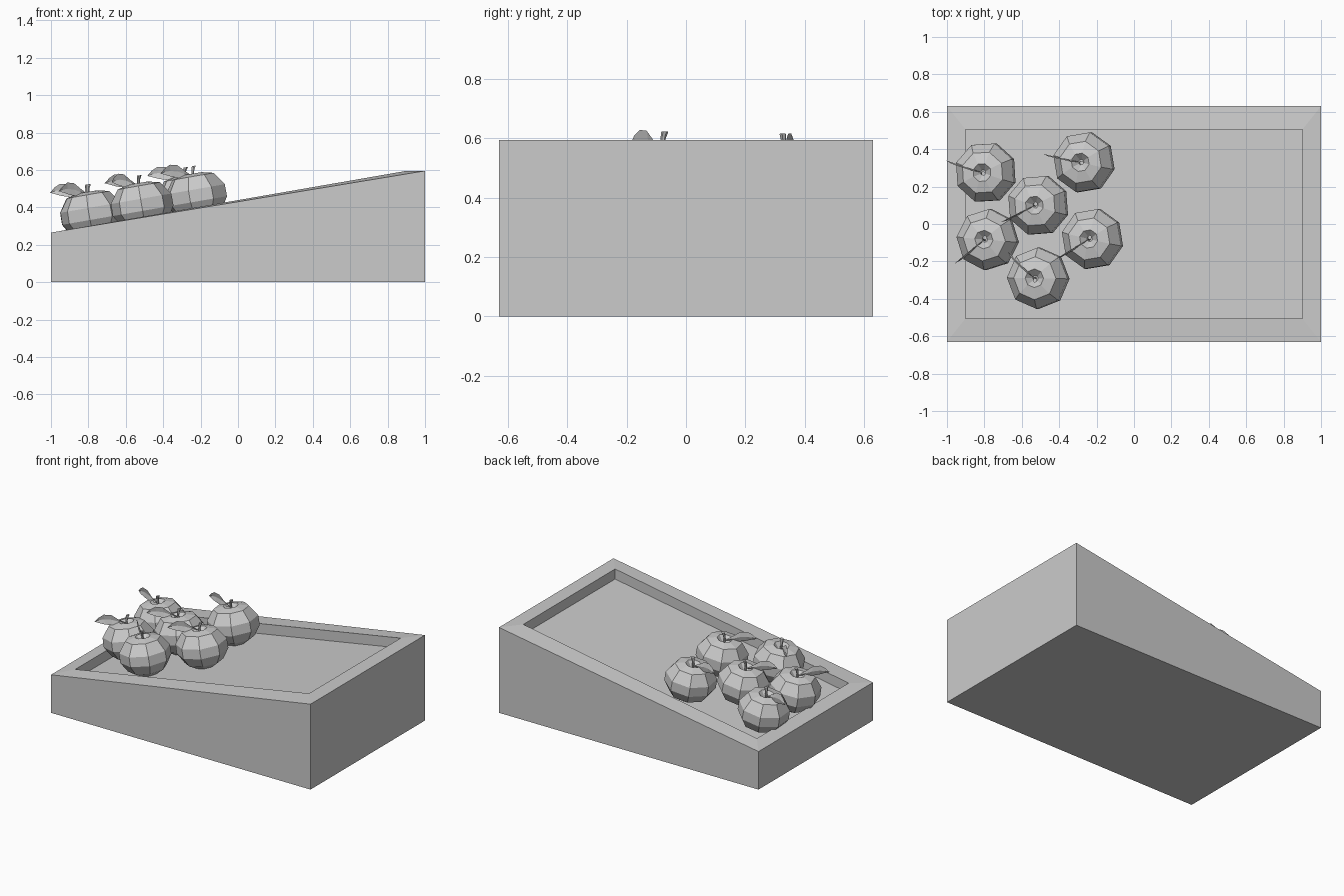
import bpy, bmesh, math
from mathutils import Matrix, Vector

cube = bpy.data.objects.get("Cube")
if cube:
    bpy.data.objects.remove(cube)

grey = bpy.data.materials.new("plain grey")
grey.use_nodes = True
grey.diffuse_color = (0.6, 0.6, 0.6, 1)
grey.node_tree.nodes["Principled BSDF"].inputs["Base Color"].default_value = (0.6, 0.6, 0.6, 1)


def finish(name, bm, matrix=Matrix()):
    bmesh.ops.recalc_face_normals(bm, faces=bm.faces)
    mesh = bpy.data.meshes.new(name)
    bm.to_mesh(mesh)
    bm.free()
    mesh.materials.append(grey)
    obj = bpy.data.objects.new(name, mesh)
    obj.matrix_world = matrix
    bpy.context.collection.objects.link(obj)
    return obj


def loft(rings):
    """Skin a stack of equal-sized rings and cap both ends."""
    bm = bmesh.new()
    loops = [[bm.verts.new(p) for p in ring] for ring in rings]
    n = len(loops[0])
    for a, b in zip(loops, loops[1:]):
        for i in range(n):
            j = (i + 1) % n
            bm.faces.new((a[i], a[j], b[j], b[i]))
    bm.faces.new(loops[0][::-1])
    bm.faces.new(loops[-1])
    return bm


def rectangle(x, y, z_low, z_high):
    return [(-x, -y, z_low), (x, -y, z_high), (x, y, z_high), (-x, y, z_low)]


def circle(radius, z, sides, shift=0):
    angles = [math.tau * i / sides for i in range(sides)]
    return [(shift + radius * math.cos(a), radius * math.sin(a), z) for a in angles]


# Sloping display box with a sunken tray
finish("sloped_box", loft([
    rectangle(1, 0.63, 0, 0),
    rectangle(1, 0.63, 0.265, 0.595),
    rectangle(0.9, 0.505, 0.282, 0.595),
    rectangle(0.9, 0.505, 0.212, 0.525),
]))

# Apple outline as radius and height
APPLE = [(0.015, 0.03), (0.065, 0), (0.125, 0.035), (0.165, 0.1), (0.164, 0.165),
         (0.115, 0.235), (0.05, 0.25), (0.015, 0.215)]
# Stem as radius, height and sideways bend
STEM = [(0.007, 0.2, 0), (0.007, 0.245, 0), (0.009, 0.27, -0.006), (0.012, 0.29, -0.016)]
# Leaf as distance, midrib height and half width
LEAF = [(0.05, 0.256, 0.017), (0.09, 0.274, 0.035), (0.135, 0.285, 0.033), (0.17, 0.285, 0.018)]


def make_leaf():
    bm = bmesh.new()
    start = bm.verts.new((0, 0, 0.235))
    tip = bm.verts.new((0.2, 0, 0.28))
    rows = [[bm.verts.new((x, 0.006, z + w)), bm.verts.new((x, 0, z)),
             bm.verts.new((x, 0.006, z - w))] for x, z, w in LEAF]
    for k in range(2):
        bm.faces.new((start, rows[0][k], rows[0][k + 1]))
        bm.faces.new((tip, rows[-1][k + 1], rows[-1][k]))
        for a, b in zip(rows, rows[1:]):
            bm.faces.new((a[k], b[k], b[k + 1], a[k + 1]))
    return bm


# Apples resting on the tray: position and leaf heading in degrees
APPLES = [(-0.77, 0.275, 161), (-0.245, 0.33, 167), (-0.49, 0.1, 207),
          (-0.76, -0.083, 220), (-0.2, -0.08, 212), (-0.49, -0.29, 134)]
slope = math.atan2(0.525 - 0.212, 1.8)

for number, (x, y, heading) in enumerate(APPLES, 1):
    floor = Vector((x, y, 0.212 + (x + 0.9) * math.tan(slope)))
    place = (Matrix.Translation(floor) @ Matrix.Rotation(-slope, 4, "Y")
             @ Matrix.Rotation(math.radians(heading), 4, "Z"))
    finish(f"apple_{number}", loft([circle(r, z, 8) for r, z in APPLE]), place)
    finish(f"stem_{number}", loft([circle(r, z, 6, s) for r, z, s in STEM]), place)
    finish(f"leaf_{number}", make_leaf(), place)
